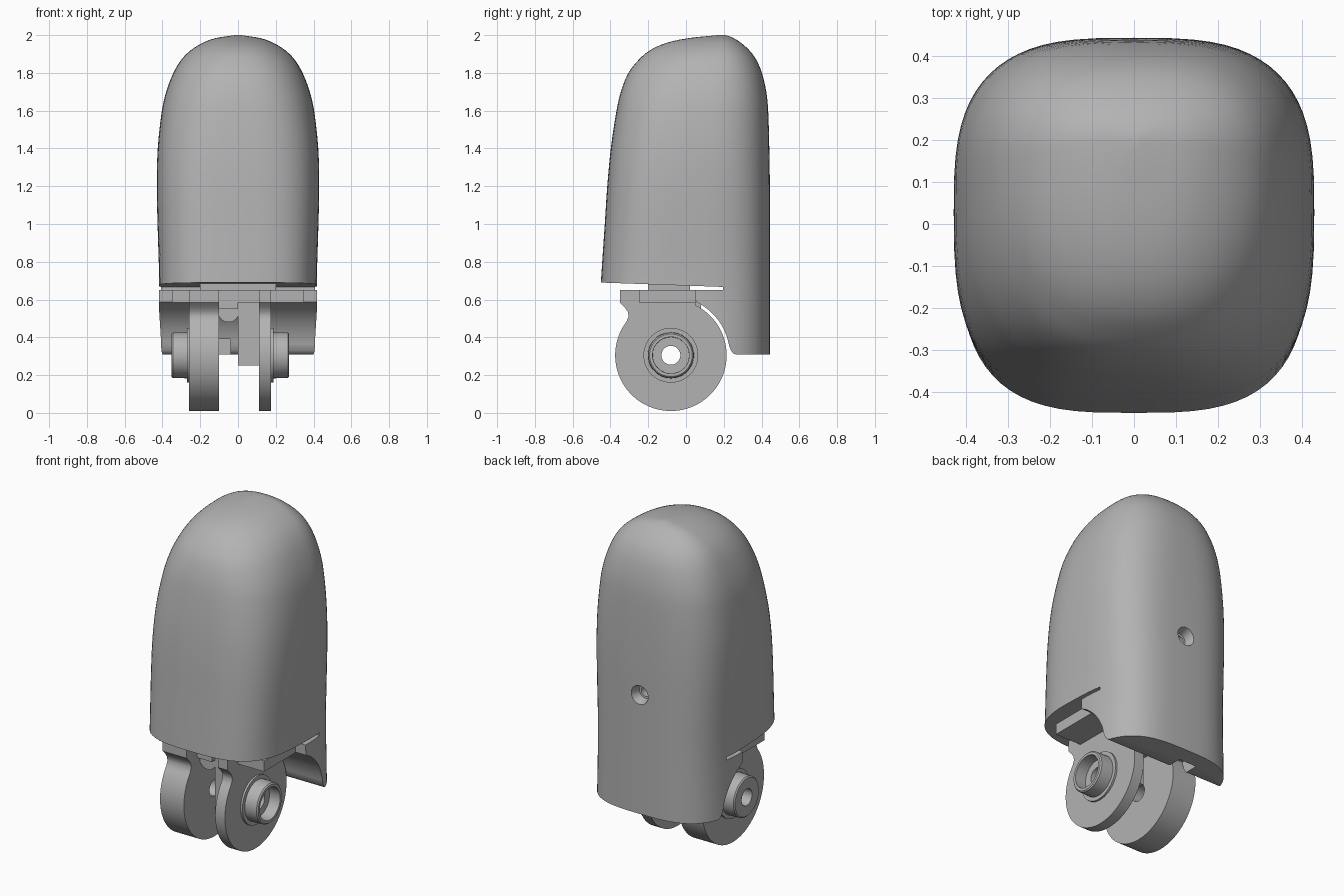
import bpy, bmesh, math

if "Cube" in bpy.data.objects:
    bpy.data.objects.remove(bpy.data.objects["Cube"])

GREY = bpy.data.materials.new("plain grey")
GREY.diffuse_color = (0.45, 0.45, 0.45, 1)
GREY.use_nodes = True
GREY.node_tree.nodes["Principled BSDF"].inputs["Base Color"].default_value = GREY.diffuse_color
PY, PZ = -0.08, 0.305          # hinge axis position


def finish(name, bm):
    bmesh.ops.recalc_face_normals(bm, faces=bm.faces[:])
    me = bpy.data.meshes.new(name)
    bm.to_mesh(me)
    bm.free()
    ob = bpy.data.objects.new(name, me)
    bpy.context.collection.objects.link(ob)
    me.materials.append(GREY)
    return ob


def smooth(ob, angle=35):
    bpy.ops.object.select_all(action='DESELECT')
    ob.select_set(True)
    bpy.context.view_layer.objects.active = ob
    bpy.ops.object.shade_smooth_by_angle(angle=math.radians(angle))


def loft(name, rings):
    bm = bmesh.new()
    rows = [[bm.verts.new(p) for p in r] for r in rings]
    n = len(rows[0])
    for a, b in zip(rows, rows[1:]):
        for i in range(n):
            j = (i + 1) % n
            bm.faces.new((a[i], a[j], b[j], b[i]))
    bm.faces.new(rows[0][::-1])
    bm.faces.new(rows[-1])
    return finish(name, bm)


def prism(name, pts, x0, x1):
    """Side profile (y, z) extruded along x."""
    return loft(name, [[(x, y, z) for y, z in pts] for x in (x0, x1)])


def box(name, x0, x1, y0, y1, z0, z1):
    return prism(name, [(y0, z0), (y1, z0), (y1, z1), (y0, z1)], x0, x1)


def arc(r, a0, a1, n):
    return [(PY + r * math.cos(math.radians(a0 + (a1 - a0) * i / n)),
             PZ + r * math.sin(math.radians(a0 + (a1 - a0) * i / n))) for i in range(n + 1)]


def pin(name, steps):
    """Stepped round part on the hinge axis, steps are (x, radius)."""
    return loft(name, [[(x, y, z) for y, z in arc(r, 0, 352.5, 47)] for x, r in steps])


def cut(ob, cutter):
    m = ob.modifiers.new("cut", 'BOOLEAN')
    m.operation = 'DIFFERENCE'
    m.solver = 'EXACT'
    m.object = cutter
    bpy.context.view_layer.objects.active = ob
    bpy.ops.object.modifier_apply(modifier=m.name)
    bpy.data.objects.remove(cutter)


# shell outline: height, half width, front y, back y
ROWS = [(0.31, .425, -.47, .444), (.70, .418, -.45, .444), (1.0, .426, -.43, .444),
        (1.2, .43, -.417, .444), (1.4, .425, -.398, .441), (1.6, .403, -.368, .435),
        (1.7, .38, -.345, .425), (1.8, .342, -.305, .402), (1.87, .30, -.25, .372),
        (1.92, .25, -.19, .335), (1.96, .185, -.10, .29), (1.985, .115, .02, .25),
        (2.0, .015, .17, .21)]


def smooth_rows(rows, sub=3):
    out = []
    for i in range(len(rows) - 1):
        p0, p1, p2, p3 = rows[max(i - 1, 0)], rows[i], rows[i + 1], rows[min(i + 2, len(rows) - 1)]
        for s in range(sub):
            t = s / sub
            h = (p2[0] - p1[0])
            vals = [p1[0] + h * t]
            for k in (1, 2, 3):     # Hermite curve over height
                m1 = (p2[k] - p0[k]) / (p2[0] - p0[0]) * h
                m2 = (p3[k] - p1[k]) / (p3[0] - p1[0]) * h
                vals.append((2*t**3 - 3*t*t + 1) * p1[k] + (t**3 - 2*t*t + t) * m1
                            + (3*t*t - 2*t**3) * p2[k] + (t**3 - t*t) * m2)
            out.append(vals)
    return out + [rows[-1]]


def section(z, w, yf, yb, n=72):
    t = max(0, (z - .3) / 1.7) ** 3
    c, e = .19 * t, 2 / (3.2 - t)
    ring = []
    for i in range(n):
        a = 2 * math.pi * i / n
        ca, sa = math.cos(a), math.sin(a)
        x = math.copysign(abs(ca) ** e, ca) * w
        s = abs(sa) ** e
        ring.append((x, c + s * (yb - c) if sa > 0 else c - s * (c - yf), z))
    return ring


# fingertip shell with a long back skirt
shell = loft("fingertip_shell", [section(*r) for r in smooth_rows(ROWS)])

# clearance under the front and round the hinge
clear = [(-1, -.5), (-1, .712), (-.45, .69), (.195, .667), (.195, .65), (.05, .65)]
clear += arc(.312, 65, 10, 16) + [(.238, .33), (.25, .315), (.275, .305), (.275, -.5)]
cut(shell, prism("clearance_cutter", clear, -1, 1))

# pocket under the front
pocket = [[(x * .86, min(y * .88, .02), z) for x, y, z in section(.7, .418, -.45, .444)]
          for z in (.60, .95)]
cut(shell, loft("pocket_cutter", pocket))

# notch in the skirt underside
cut(shell, box("notch_cutter", -.16, -.04, .2, .34, .25, .39))

# countersunk screw hole in the back
hole = [[(r * math.cos(i * math.pi / 16), y, 1.03 + r * math.sin(i * math.pi / 16))
         for i in range(32)] for y, r in ((.34, .03), (.385, .03), (.386, .042), (.41, .045), (.46, .062))]
cut(shell, loft("screw_hole_cutter", hole))
smooth(shell)

# hinge arms
ARM = [(-.35, .65), (-.35, .585), (-.325, .56), (-.308, .535), (-.304, .51)]
ARM += arc(.295, 143, 424, 80) + [(.05, .65)]
arms = [prism("left_hinge_arm", ARM, -.26, -.10),
        prism("right_hinge_arm", ARM, .11, .175),
        box("right_arm_block", 0, .11, -.22, .08, .25, .65)]
for arm in arms:
    cut(arm, pin("axle_cutter", [(-.5, .05), (.5, .05)]))
    smooth(arm)

# hinge bosses with a collar, bored through
left = pin("left_boss", [(-.26, .145), (-.27, .145), (-.27, .122), (-.345, .12), (-.352, .113)])
right = pin("right_boss", [(.175, .145), (.187, .145), (.187, .122), (.264, .12), (.271, .113)])
cut(left, pin("left_bore_cutter", [(-.5, .05), (-.1, .05)]))
cut(right, pin("right_bore_cutter", [(.1, .05), (.20, .05), (.20, .096), (.5, .1)]))
smooth(left)
smooth(right)

# mounting plate, web and stem joining the arms to the shell
box("mounting_plate", -.35, .35, -.25, .05, .585, .65)
box("web", -.10, .0, -.25, .08, .55, .65)
box("mounting_stem", -.20, .20, -.20, .02, .62, .95)

# rounded screw boss under the web
bm = bmesh.new()
bmesh.ops.create_cone(bm, cap_ends=True, segments=32, radius1=.055, radius2=.055, depth=.28)
for v in bm.verts:
    v.co = (v.co.x - .05, v.co.z - .08, v.co.y + .535)
smooth(finish("web_screw_boss", bm))
